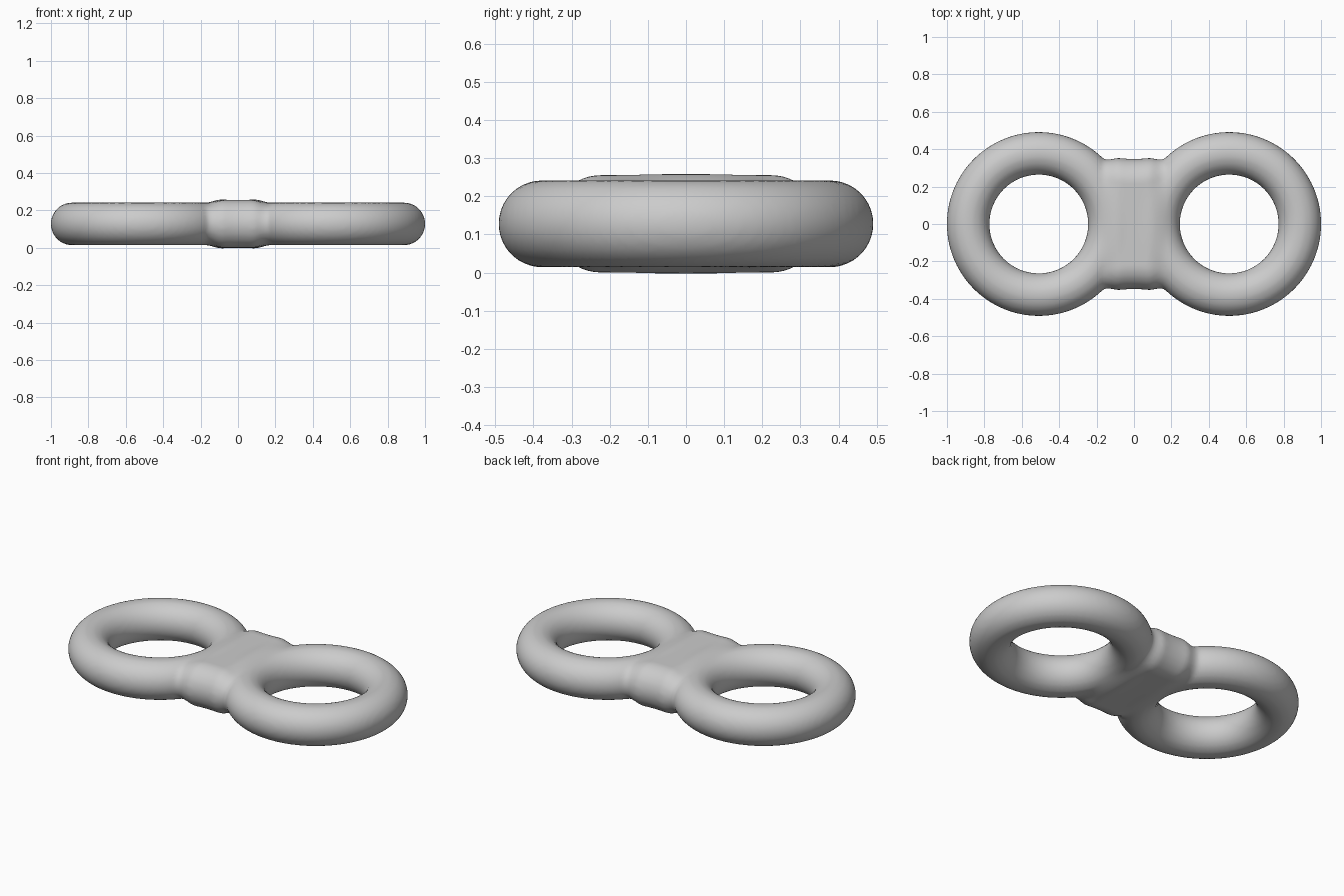
import bpy, bmesh, math
from itertools import product
from mathutils import Vector

if "Cube" in bpy.data.objects:
    bpy.data.objects.remove(bpy.data.objects["Cube"])

RING_X, RING_R, TUBE = 0.509, 0.3775, 0.1135
MID_Z, BLEND, CELL = 0.128, 0.05, 0.017


def field(p):
    """Ring pair smoothly blended with a flat rounded bridge (mirrored in x)."""
    x, y, z = abs(p[0]), abs(p[1]), p[2]
    ring = math.hypot(math.hypot(x - RING_X, y) - RING_R, z) - TUBE
    fade = 6 * max(x - 0.07, 0) ** 2
    half = 0.22 + 0.8 * x * x
    bridge = math.hypot(max(y - half, 0), z) - 0.1275 + fade
    h = max(BLEND - abs(ring - bridge), 0) / BLEND
    return min(ring, bridge) - h * h * BLEND / 4


def project(p):
    """Pull a point onto the zero surface of the field."""
    e = 1e-4
    for _ in range(4):
        g = Vector([(field(p + d) - field(p - d)) / (2 * e)
                    for d in (Vector((e, 0, 0)), Vector((0, e, 0)), Vector((0, 0, e)))])
        p = p - g * (field(p) / max(g.length_squared, 0.05))
    return p


# Sample the field on a symmetric lattice
N = [2 * math.ceil(s / CELL) + 4 for s in (1.0, 0.5, 0.14)]


def point(i):
    return Vector([(i[a] - (N[a] - 1) / 2) * CELL for a in range(3)])


val = {i: field(point(i)) for i in product(*map(range, N))}
corners = list(product((0, 1), repeat=3))
edges = [(a, b) for a in corners for b in corners
         if a < b and sum(abs(u - v) for u, v in zip(a, b)) == 1]


def add(a, b):
    return (a[0] + b[0], a[1] + b[1], a[2] + b[2])


# One vertex in each cell crossed by the surface
bm = bmesh.new()
cells = {}
for c in product(*[range(n - 1) for n in N]):
    signs = [val[add(c, k)] < 0 for k in corners]
    if all(signs) or not any(signs):
        continue
    hits = []
    for a, b in edges:
        i, j = add(c, a), add(c, b)
        if (val[i] < 0) != (val[j] < 0):
            hits.append(point(i).lerp(point(j), val[i] / (val[i] - val[j])))
    mean = sum(hits, Vector()) / len(hits)
    cells[c] = bm.verts.new(project(mean) + Vector((0, 0, MID_Z)))

# One quad around each crossed lattice edge
axes = [(1, 0, 0), (0, 1, 0), (0, 0, 1)]
for i, v in val.items():
    for a in range(3):
        j = add(i, axes[a])
        if j not in val or (v < 0) == (val[j] < 0):
            continue
        u = tuple(-k for k in axes[(a + 1) % 3])
        w = tuple(-k for k in axes[(a + 2) % 3])
        quad = [i, add(i, u), add(add(i, u), w), add(i, w)]
        bm.faces.new([cells[q] for q in quad])

bmesh.ops.recalc_face_normals(bm, faces=bm.faces)
for f in bm.faces:
    f.smooth = True

# Double ring body
mesh = bpy.data.meshes.new("double_ring")
bm.to_mesh(mesh)
bm.free()
body = bpy.data.objects.new("double_ring", mesh)
bpy.context.collection.objects.link(body)
